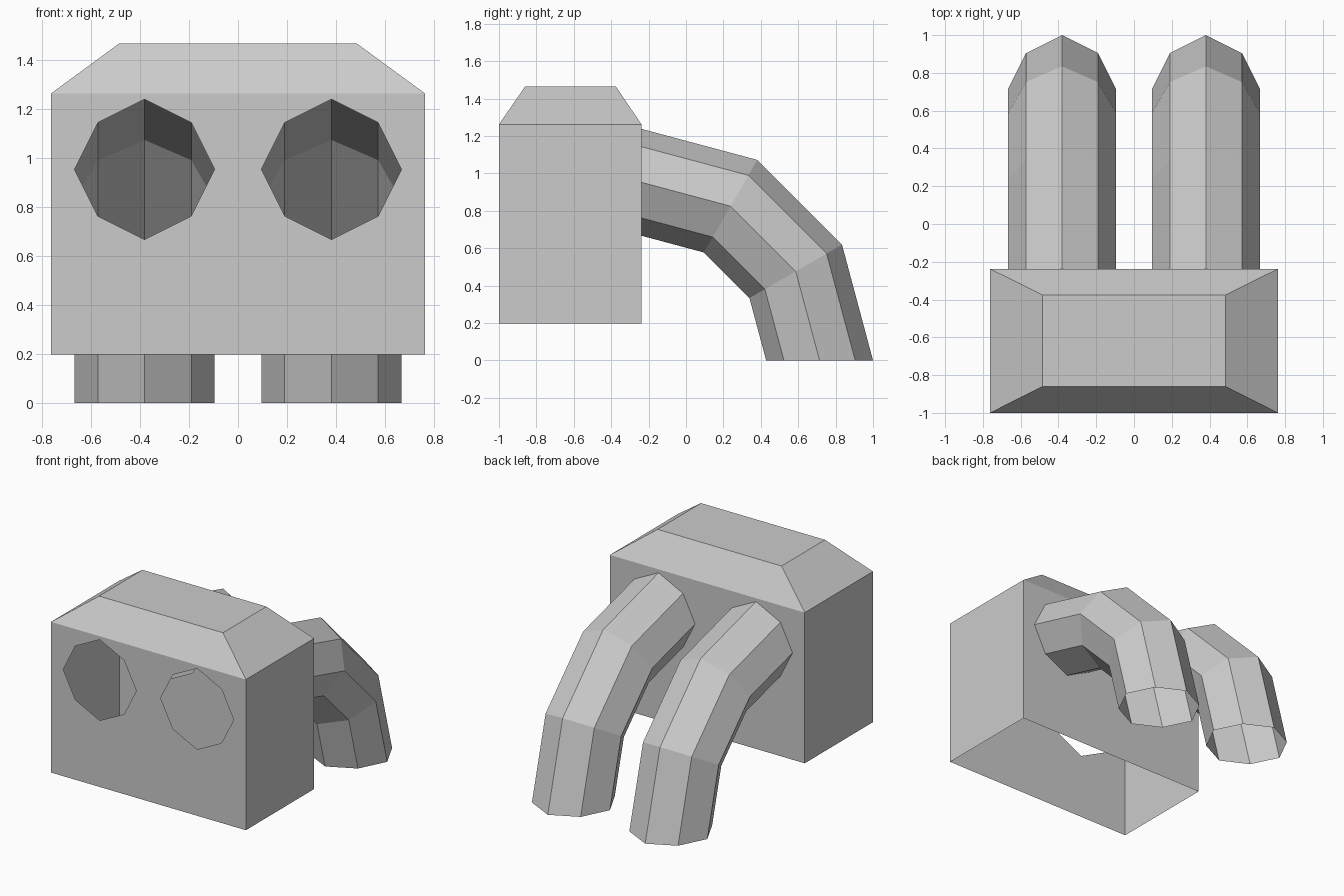
import bpy, bmesh
from math import pi
from mathutils import Vector

if "Cube" in bpy.data.objects:
    bpy.data.objects.remove(bpy.data.objects["Cube"])

U = 2 / 21                      # model's grid unit
X, Y0, Y1 = 8 * U, -1.0, -1 + 8 * U
Z0, Z1, Z2 = 0.197, 1.262, 1.465
CX, CZ = 4 * U, 10 * U          # duct centre (mirrored in x)
OCTAGON = [(0, 3), (2, 2), (3, 0), (2, -2), (0, -3), (-2, -2), (-3, 0), (-2, 2)]


def loop(bm, points):
    """Closed loop of edges through the points."""
    v = [bm.verts.new(p) for p in points]
    return [bm.edges.new((v[i], v[(i + 1) % len(v)])) for i in range(len(v))]


def octagon(cx, y):
    return [(cx + a * U, y, CZ + b * U) for a, b in OCTAGON]


def finish(bm, name):
    bmesh.ops.remove_doubles(bm, verts=bm.verts, dist=1e-4)
    me = bpy.data.meshes.new(name)
    bm.to_mesh(me)
    bm.free()
    ob = bpy.data.objects.new(name, me)
    bpy.context.collection.objects.link(ob)
    return ob


# Hollow housing, open underneath, with two octagonal holes front and back
bm = bmesh.new()
for y, ny in ((Y0, -1), (Y1, 1)):
    edges = loop(bm, [(-X, y, Z0), (X, y, Z0), (X, y, Z1), (-X, y, Z1)])
    for side in (-1, 1):
        edges += loop(bm, octagon(side * CX, y))
    res = bmesh.ops.triangle_fill(bm, edges=edges, use_beauty=True, normal=(0, ny, 0))
    for f in [g for g in res["geom"] if isinstance(g, bmesh.types.BMFace)]:
        f.normal_update()
        if f.normal.y * ny < 0:
            f.normal_flip()


def ring(x, y0, y1, z):
    return [Vector(p) for p in ((-x, y0, z), (x, y0, z), (x, y1, z), (-x, y1, z))]


low, mid, top = ring(X, Y0, Y1, Z0), ring(X, Y0, Y1, Z1), ring(0.485, -0.86, -0.375, Z2)
quads = [top]
for i in range(4):
    j = (i + 1) % 4
    quads.append([mid[i], mid[j], top[j], top[i]])
    if i % 2:                   # plain left and right walls
        quads.append([low[i], low[j], mid[j], mid[i]])
for q in quads:
    bm.faces.new([bm.verts.new(p) for p in q])
finish(bm, "housing")

# Two open octagonal ducts bending down to the floor
for side, name in ((-1, "left_duct"), (1, "right_duct")):
    bm = bmesh.new()
    edges = loop(bm, octagon(side * CX, Y1))
    bmesh.ops.spin(bm, geom=edges, cent=(0, Y1, 0), axis=(1, 0, 0),
                   angle=-pi / 2, steps=3, use_duplicate=False)
    # make the faces point away from the bend's centre line
    bm.normal_update()
    outer = max(bm.faces, key=lambda f: f.calc_center_median().z)
    if outer.normal.z < 0:
        bmesh.ops.reverse_faces(bm, faces=bm.faces)
    finish(bm, name)
